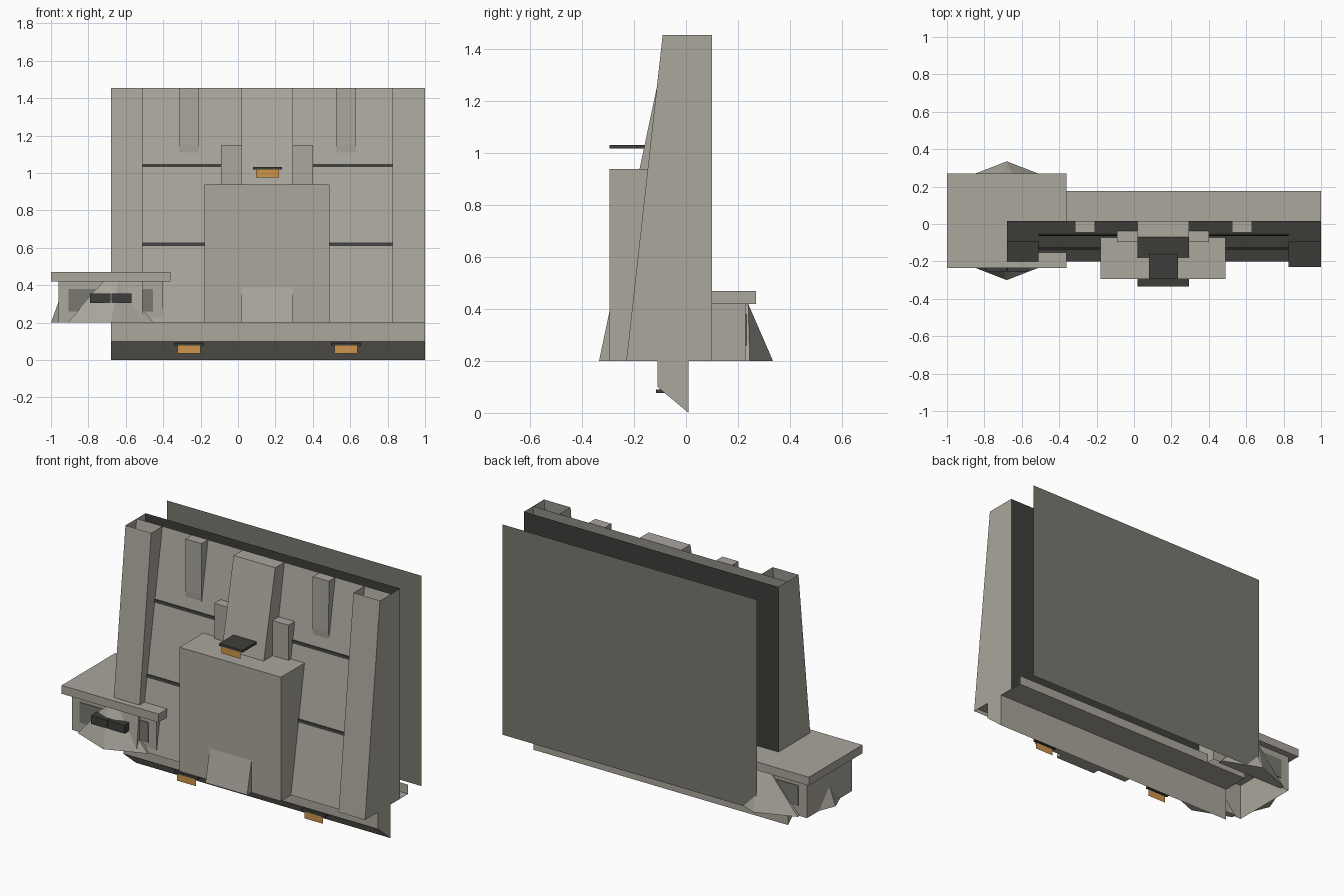
import bpy
import bmesh

if "Cube" in bpy.data.objects:
    bpy.data.objects.remove(bpy.data.objects["Cube"])


def material(name, rgb):
    m = bpy.data.materials.new(name)
    m.diffuse_color = (*rgb, 1)
    m.use_nodes = True
    m.node_tree.nodes["Principled BSDF"].inputs["Base Color"].default_value = m.diffuse_color
    return m


GREY = material("stone grey", (0.40, 0.385, 0.335))
SLATE = material("slate grey", (0.19, 0.19, 0.162))
DARK = material("charcoal", (0.048, 0.048, 0.045))
AMBER = material("amber", (0.62, 0.30, 0.07))

TOP, BASE = 1.455, 0.2


def mesh(name, verts, faces, mat, solid=False):
    me = bpy.data.meshes.new(name)
    me.from_pydata(verts, [], faces)
    if solid:
        bm = bmesh.new()
        bm.from_mesh(me)
        bmesh.ops.recalc_face_normals(bm, faces=bm.faces)
        bm.to_mesh(me)
        bm.free()
    me.materials.append(mat)
    ob = bpy.data.objects.new(name, me)
    bpy.context.collection.objects.link(ob)
    return ob


def prism(name, profile, x0, x1, mat=GREY, skip=()):
    """Extrude a (y, z) profile along x, leaving out the listed side faces."""
    n = len(profile)
    verts = [(x, y, z) for x in (x0, x1) for y, z in profile]
    faces = [(i, (i + 1) % n, (i + 1) % n + n, i + n)
             for i in range(n) if i not in skip]
    faces += [tuple(range(n))[::-1], tuple(range(n, 2 * n))]
    return mesh(name, verts, faces, mat, True)


def box(name, x0, x1, y0, y1, z0, z1, mat=GREY, skip=()):
    # side order: bottom, back, top, front
    return prism(name, [(y0, z0), (y1, z0), (y1, z1), (y0, z1)], x0, x1, mat, skip)


def strip(name, points, x0, x1, mat=GREY):
    """Open sheet following (y, z) points along x."""
    n = len(points)
    verts = [(x, y, z) for x in (x0, x1) for y, z in points]
    return mesh(name, verts, [(i, i + n, i + n + 1, i + 1) for i in range(n - 1)], mat)


def wall_y(z):
    """Front of the sloping wall at height z."""
    return -0.2 + 0.216 * (z - BASE) / (TOP - BASE)


# Sloping front wall, dark backing, detached rear panel, floor with raised lip
strip("front_wall", [(-0.2, BASE), (0.016, TOP)], -0.68, 1)
strip("dark_backing", [(0.1, TOP), (0.1, BASE)], -0.68, 1, DARK)
strip("rear_panel", [(0.3, TOP), (0.3, BASE)], -0.68, 1, SLATE)
strip("floor_ledge", [(-0.2, BASE), (0.176, BASE), (0.176, 0.255)], -0.68, 1)

# Skirt under the wall with a slanted underside
prism("skirt", [(-0.11, BASE), (-0.11, 0.1), (0.01, 0.0), (0.01, BASE)], -0.68, 1)

# Hollow edge pillars, open at top and bottom
for side, xo, xi in (("left", -0.68, -0.51), ("right", 1.0, 0.825)):
    verts = [(xo, 0.1, BASE), (xo, 0.1, TOP), (xo, -0.23, BASE), (xo, -0.09, TOP),
             (xi, -0.23, BASE), (xi, -0.09, TOP), (xi, -0.2, BASE), (xi, 0.016, TOP)]
    faces = [(0, 1, 3, 2), (2, 3, 5, 4), (4, 5, 7, 6)]
    if side == "right":
        faces = [f[::-1] for f in faces]
    mesh(side + "_pillar", verts, faces, GREY)

# Central block, tall centre wedge and the shoulders beside it
box("central_block", -0.18, 0.49, -0.295, -0.07, BASE, 0.94)
prism("centre_wedge", [(-0.335, BASE), (-0.07, TOP), (0.016, TOP), (-0.2, BASE)],
      0.02, 0.295)
for i, (x0, x1) in enumerate(((-0.09, 0.02), (0.295, 0.4))):
    prism(f"shoulder_{i}", [(-0.095, 0.94), (-0.095, 1.15), (wall_y(1.15), 1.15),
                            (wall_y(0.94), 0.94)], x0, x1)

# Tapered ribs at the top edge
for i, x in enumerate((-0.262, 0.578)):
    prism(f"top_rib_{i}", [(0.016, TOP), (-0.045, TOP), (-0.046, 1.15),
                           (wall_y(1.11), 1.11)], x - 0.053, x + 0.053)

# Dark horizontal seams on the wall
for i, z in enumerate((0.62, 1.04)):
    lo, hi = z - 0.009, z + 0.008
    prism(f"seam_{i}", [(wall_y(lo) - 0.006, lo), (wall_y(hi) - 0.006, hi),
                        (wall_y(hi), hi), (wall_y(lo), lo)], -0.51, 0.825, DARK)

# Hooded lamps: one above the block, two below the skirt
for i, (x, y0, y1, z) in enumerate(((0.158, -0.295, -0.13, 1.018),
                                    (-0.262, -0.115, -0.07, 0.077),
                                    (0.578, -0.115, -0.07, 0.077))):
    box(f"lamp_hood_{i}", x - 0.077, x + 0.077, y0, y1, z, z + 0.014, DARK)
    strip(f"lamp_glow_{i}", [(y0 + 0.004, z - 0.042), (y0 + 0.004, z)],
          x - 0.062, x + 0.062, AMBER)

# Corner turret: slab roof over a body open underneath
CX, CY = -0.68, 0.0175
box("turret_roof", -1, -0.36, -0.235, 0.27, 0.42, 0.47)
box("turret_body", -0.96, -0.40, CY - 0.2125, CY + 0.2125, BASE, 0.42, skip=(0,))

for s, end in ((-1, "front"), (1, "back")):
    # Pointed buttress
    verts = [(CX + dx, CY + s * dy, z) for dx, dy, z in (
        (-0.23, 0.228, BASE), (0, 0.3175, BASE), (0.23, 0.228, BASE),
        (0.04, 0.222, 0.42), (-0.04, 0.222, 0.42),
        (-0.23, 0.2, BASE), (0.23, 0.2, BASE), (0.04, 0.2, 0.42), (-0.04, 0.2, 0.42))]
    mesh(end + "_buttress", verts,
         [(0, 1, 4), (1, 3, 4), (1, 2, 3), (0, 4, 8, 5), (2, 6, 7, 3),
          (3, 7, 8, 4), (5, 8, 7, 6), (0, 5, 6, 2, 1)], GREY, True)
    # Slate window band behind it
    ys = sorted((CY + s * 0.2125, CY + s * 0.2175))
    box(end + "_window_band", -0.905, -0.455, ys[0], ys[1], 0.26, 0.38, SLATE)

# Twin dark vision slots on the front buttress
for i, x in enumerate((-0.737, -0.623)):
    box(f"vision_slot_{i}", x - 0.054, x + 0.054, -0.257, -0.2, 0.305, 0.355, DARK)

# Small side spurs
for s, end in ((-1, "left"), (1, "right")):
    xb = CX + s * 0.28
    mesh(end + "_spur", [(xb, CY - 0.1, BASE), (xb, CY + 0.1, BASE),
                         (CX + s * 0.32, CY, BASE), (xb, CY, 0.31)],
         [(0, 2, 3), (2, 1, 3), (0, 1, 2), (0, 3, 1)], GREY, True)
